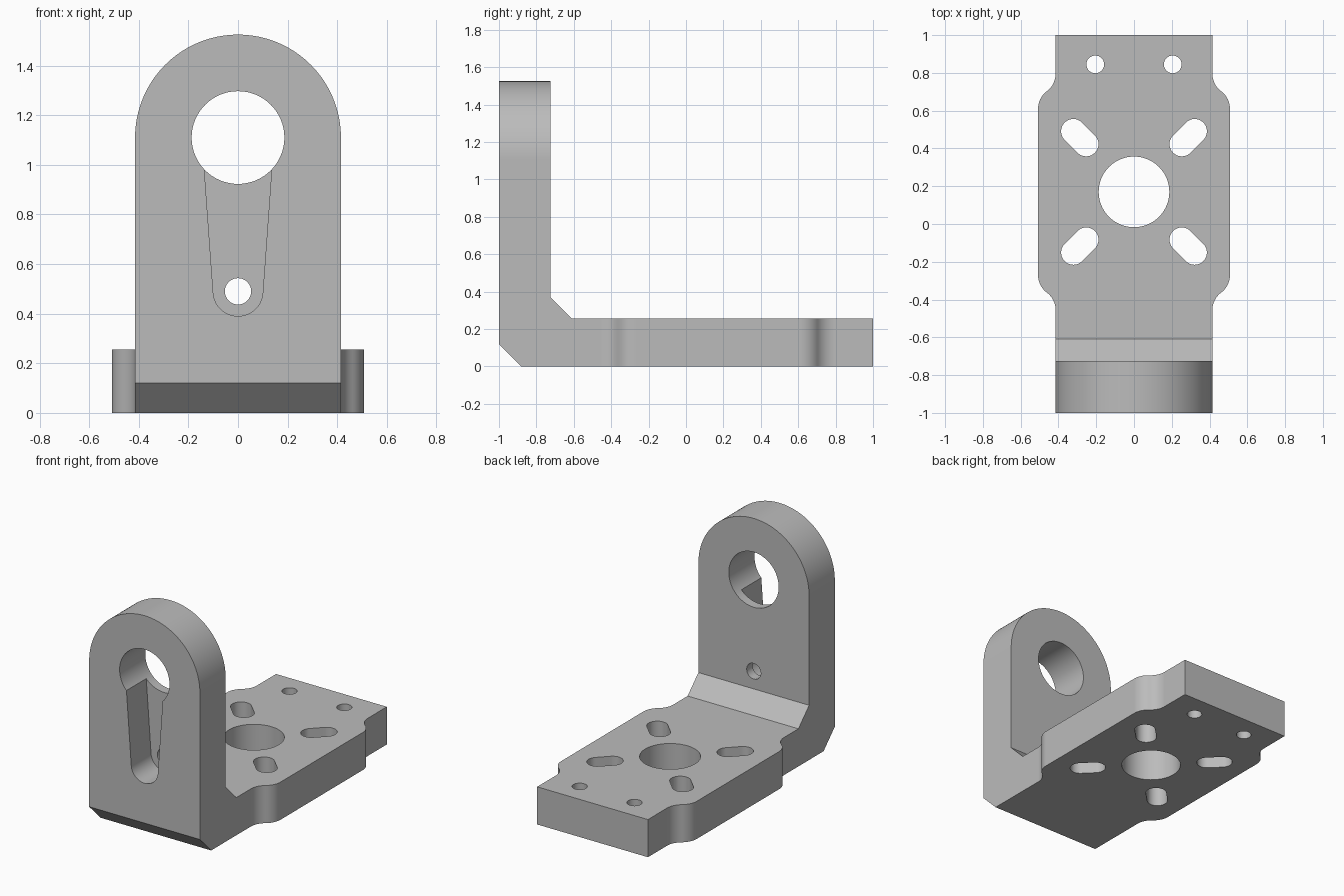
import bpy, bmesh, math
from mathutils import Vector

cube = bpy.data.objects.get("Cube")
if cube:
    bpy.data.objects.remove(cube)

HALF, WIDE = 0.415, 0.508      # half widths of the neck and the flange
FRONT, BACK = -1.0, 1.0
WALL_Y = -0.725                # rear face of the upright
BASE_Z = 0.255                 # top of the foot plate
EYE_Z, MID_Y = 1.11, 0.17      # centres of the two large bores

steel = bpy.data.materials.new("grey steel")
steel.use_nodes = True
grey = (0.5, 0.5, 0.5, 1)
steel.diffuse_color = grey
steel.node_tree.nodes["Principled BSDF"].inputs["Base Color"].default_value = grey


def prism(name, points, axis, lo, hi):
    """Extrude a 2D outline along an axis from lo to hi."""
    place = {"x": lambda a, b, d: (d, a, b),
             "y": lambda a, b, d: (a, d, b),
             "z": lambda a, b, d: (a, b, d)}[axis]
    bm = bmesh.new()
    face = bm.faces.new([bm.verts.new(place(a, b, lo)) for a, b in points])
    ext = bmesh.ops.extrude_face_region(bm, geom=[face])["geom"]
    moved = [v for v in ext if isinstance(v, bmesh.types.BMVert)]
    bmesh.ops.translate(bm, verts=moved, vec=Vector(place(0, 0, hi - lo)))
    bmesh.ops.recalc_face_normals(bm, faces=bm.faces[:])
    mesh = bpy.data.meshes.new(name)
    bm.to_mesh(mesh)
    bm.free()
    mesh.materials.append(steel)
    obj = bpy.data.objects.new(name, mesh)
    bpy.context.collection.objects.link(obj)
    return obj


def arc(cx, cy, r, start, end, steps):
    angles = [math.radians(start + (end - start) * i / steps) for i in range(steps + 1)]
    return [(cx + r * math.cos(a), cy + r * math.sin(a)) for a in angles]


def circle(cx, cy, r, steps=48):
    return arc(cx, cy, r, 0, 360, steps)[:-1]


def boolean(target, tool, operation):
    mod = target.modifiers.new("cut", "BOOLEAN")
    mod.operation, mod.solver, mod.object = operation, "EXACT", tool
    bpy.context.view_layer.objects.active = target
    bpy.ops.object.modifier_apply(modifier=mod.name)
    bpy.data.objects.remove(tool)


# Side profile: upright and foot with chamfered corners
bracket = prism("angle_bracket", [
    (FRONT, 0.12), (-0.88, 0), (BACK, 0), (BACK, BASE_Z), (-0.61, BASE_Z),
    (WALL_Y, 0.37), (WALL_Y, 1.6), (FRONT, 1.6)], "x", -0.6, 0.6)

# Plan outline: narrow ends swelling into a wider flange through S curves
turn, bend = 53.13, (WIDE - HALF) / (2 * (1 - math.cos(math.radians(53.13))))
edge = MID_Y + 0.44
reach = 2 * bend * math.sin(math.radians(turn))
swell = arc(WIDE - bend, edge, bend, 0, turn, 10)
swell += arc(HALF + bend, edge + reach, bend, 180 + turn, 180, 10)[1:]
quarter = swell + [(HALF, 1.2)]
upper = quarter + [(-x, y) for x, y in reversed(quarter)]
lower_left = [(-x, 2 * MID_Y - y) for x, y in swell] + [(-HALF, -1.2)]
lower_right = [(-x, y) for x, y in reversed(lower_left)]
boolean(bracket, prism("plan_cutter", upper + lower_left + lower_right, "z", -0.5, 2),
        "INTERSECT")

# Rounded head of the upright
head = [(-0.7, -0.2), (0.7, -0.2), (0.7, EYE_Z)]
head += arc(0, EYE_Z, HALF, 0, 180, 64) + [(-0.7, EYE_Z)]
boolean(bracket, prism("head_cutter", head, "y", -1.5, 1.5), "INTERSECT")

# Tapered pocket sunk into the front of the upright
pocket = [(-0.145, EYE_Z)] + arc(0, 0.49, 0.1, 184, 356, 28) + [(0.145, EYE_Z)]
boolean(bracket, prism("pocket_cutter", pocket, "y", -1.2, FRONT + 0.212), "DIFFERENCE")

# Bores through the upright
for z, r in ((EYE_Z, 0.187), (0.49, 0.053)):
    boolean(bracket, prism("bore_cutter", circle(0, z, r, 64), "y", -1.3, -0.55), "DIFFERENCE")

# Central bore, end holes and diagonal slots through the foot
foot_cuts = [circle(0, MID_Y, 0.187, 64)]
for sx in (-1, 1):
    foot_cuts.append(circle(sx * 0.205, 0.845, 0.047, 32))
    for sy in (-1, 1):
        cx, cy, off = sx * 0.287, MID_Y + sy * 0.287, 0.034
        aim = math.degrees(math.atan2(sy, sx))
        foot_cuts.append(
            arc(cx + sx * off, cy + sy * off, 0.065, aim - 90, aim + 90, 16)
            + arc(cx - sx * off, cy - sy * off, 0.065, aim + 90, aim + 270, 16))
for outline in foot_cuts:
    boolean(bracket, prism("foot_cutter", outline, "z", -0.3, 0.5), "DIFFERENCE")

# Smooth curved walls, crisp corners and flat plates
bpy.ops.object.select_all(action="DESELECT")
bracket.select_set(True)
bpy.context.view_layer.objects.active = bracket
bpy.ops.object.shade_smooth_by_angle(angle=math.radians(25))
weighted = bracket.modifiers.new("flat_plates", "WEIGHTED_NORMAL")
weighted.keep_sharp = True
